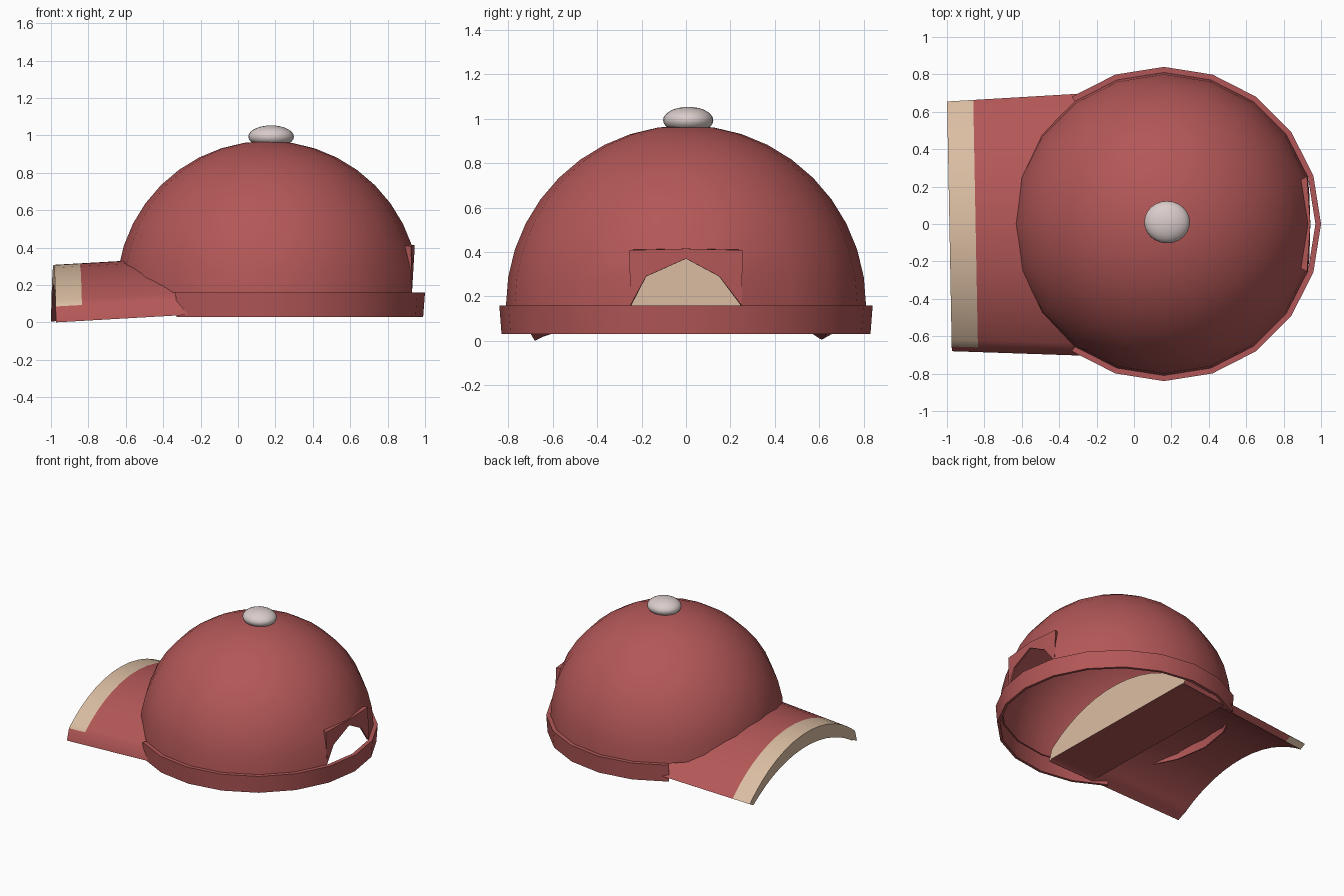
import bpy, bmesh
from math import sin, cos, radians, pi, sqrt

if "Cube" in bpy.data.objects:
    bpy.data.objects.remove(bpy.data.objects["Cube"])

CX, R, Z0 = 0.16, 0.81, 0.16      # dome centre x, radius, rim height


def material(name, rgb):
    m = bpy.data.materials.new(name)
    m.diffuse_color = (*rgb, 1)
    m.use_nodes = True
    m.node_tree.nodes["Principled BSDF"].inputs["Base Color"].default_value = m.diffuse_color
    return m


RED = material("red_cloth", (0.45, 0.095, 0.095))
BEIGE = material("beige_cloth", (0.70, 0.51, 0.36))
PALE = material("pale_button", (0.70, 0.61, 0.60))


def finish(name, bm, mats, wall=0, angle=35):
    bmesh.ops.recalc_face_normals(bm, faces=bm.faces)
    me = bpy.data.meshes.new(name)
    bm.to_mesh(me)
    bm.free()
    ob = bpy.data.objects.new(name, me)
    bpy.context.collection.objects.link(ob)
    for m in mats:
        me.materials.append(m)
    bpy.ops.object.select_all(action='DESELECT')
    ob.select_set(True)
    bpy.context.view_layer.objects.active = ob
    if wall:
        mod = ob.modifiers.new("thickness", 'SOLIDIFY')
        mod.thickness, mod.offset = wall, -1
        bpy.ops.object.modifier_apply(modifier=mod.name)
    bpy.ops.object.shade_smooth_by_angle(angle=radians(angle))
    return ob


# Dome: half sphere, 20 sides by 10 rings, with a gap left at the back strap
bm = bmesh.new()
SIDES, RINGS = 20, 10
grid = [[bm.verts.new((CX + R * cos(radians(9 * j)) * cos(2 * pi * i / SIDES),
                       R * cos(radians(9 * j)) * sin(2 * pi * i / SIDES),
                       Z0 + R * sin(radians(9 * j)))) for i in range(SIDES)]
        for j in range(RINGS)]
top = bm.verts.new((CX, 0, Z0 + R))
for i in range(SIDES):
    k = (i + 1) % SIDES
    for j in range(RINGS - 1):
        if j < 2 and i in (0, SIDES - 1):
            continue
        bm.faces.new((grid[j][i], grid[j][k], grid[j + 1][k], grid[j + 1][i]))
    bm.faces.new((grid[-1][i], grid[-1][k], top))

# Raised upright tab framing the opening above the strap
peak = bm.verts.new((0.943, 0, 0.37))
mid = bm.verts.new((0.943, 0, 0.415))
for side, y, s in ((1, 0.15, 1), (SIDES - 1, -0.18, -1)):
    a, b, c, d = grid[0][side], grid[1][side], grid[2][side], grid[2][0]
    h = bm.verts.new((0.938, y, 0.29))
    corner = bm.verts.new((0.925, s * 0.255, 0.408))
    for f in ((a, corner, h), (corner, mid, peak, h),
              (a, b, corner), (b, c, corner), (c, d, mid, corner)):
        bm.faces.new(f)
finish("dome", bm, [RED], wall=0.01, angle=30)


# Lofts sections of equal point count
def loft(bm, sections):
    rows = [[bm.verts.new(p) for p in s] for s in sections]
    n = len(rows[0])
    faces = []
    for s in range(len(rows) - 1):
        for i in range(n):
            k = (i + 1) % n
            faces.append((s, i, bm.faces.new((rows[s][i], rows[s][k],
                                              rows[s + 1][k], rows[s + 1][i]))))
    return rows, faces


# Band: open ring around the sides and back
bm = bmesh.new()
profile = [(0.81, 0.03), (0.83, 0.03), (0.84, 0.16), (0.81, 0.16)]
rows, _ = loft(bm, [[(CX + r * cos(radians(a)), r * sin(radians(a)), z)
                     for r, z in profile] for a in range(-126, 127, 18)])
bm.faces.new(rows[0])
bm.faces.new(rows[-1])
finish("band", bm, [RED])

# Brim: arched shell in front, running on as a solid block inside the dome
N = 16
HALF = 0.655


def arch(t, half, left, right, rise):
    rad = (half * half + rise * rise) / (2 * rise)
    y = half * t
    return (y, left + (right - left) * (t + 1) / 2
            + sqrt(rad * rad - y * y) - (rad - rise))


ts = [sin(radians(75) * (2 * i / N - 1)) / sin(radians(75)) for i in range(N + 1)]
outer = [(-0.68, 0.0)] + [arch(t, HALF, 0.085, 0.03, 0.25) for t in ts]
inner = [(-0.64, 0.02)] + [arch(t, 0.61, 0.03, 0.005, 0.185) for t in ts]
flat = [(y, 0.010) for y, z in outer]
flat[0], flat[-1] = (-0.672, 0.002), (0.64, 0.005)


def section(x, under):
    dz = 0.057 * (x + 1)
    pts = outer + under[::-1]
    return [(x + 0.013 - 0.019 * y, y * (1 + (0.09 if y > 0 else 0.05) * (x + 1)),
             max(z, 0) + dz) for y, z in pts]


bm = bmesh.new()
rows, faces = loft(bm, [section(-1, inner), section(-0.86, inner),
                        section(-0.25, inner), section(-0.25, flat),
                        section(0.14, flat)])
# Beige trim on the tip, beige end faces
for s, i, f in faces:
    if s == 0 and 1 <= i <= N + 1:
        f.material_index = 1
for row in (rows[0], rows[-1]):
    m = len(row)
    for i in range(m // 2 - 1):
        f = bm.faces.new((row[i], row[i + 1], row[m - 2 - i], row[m - 1 - i]))
        f.material_index = 1
bmesh.ops.remove_doubles(bm, verts=bm.verts, dist=0.0001)
finish("brim", bm, [RED, BEIGE], angle=50)

# Button on the crown
bm = bmesh.new()
bmesh.ops.create_uvsphere(bm, u_segments=24, v_segments=14, radius=1)
for v in bm.verts:
    v.co = (0.177 + 0.122 * v.co.x, 0.01 + 0.113 * v.co.y, 0.993 + 0.06 * v.co.z)
finish("button", bm, [PALE])
